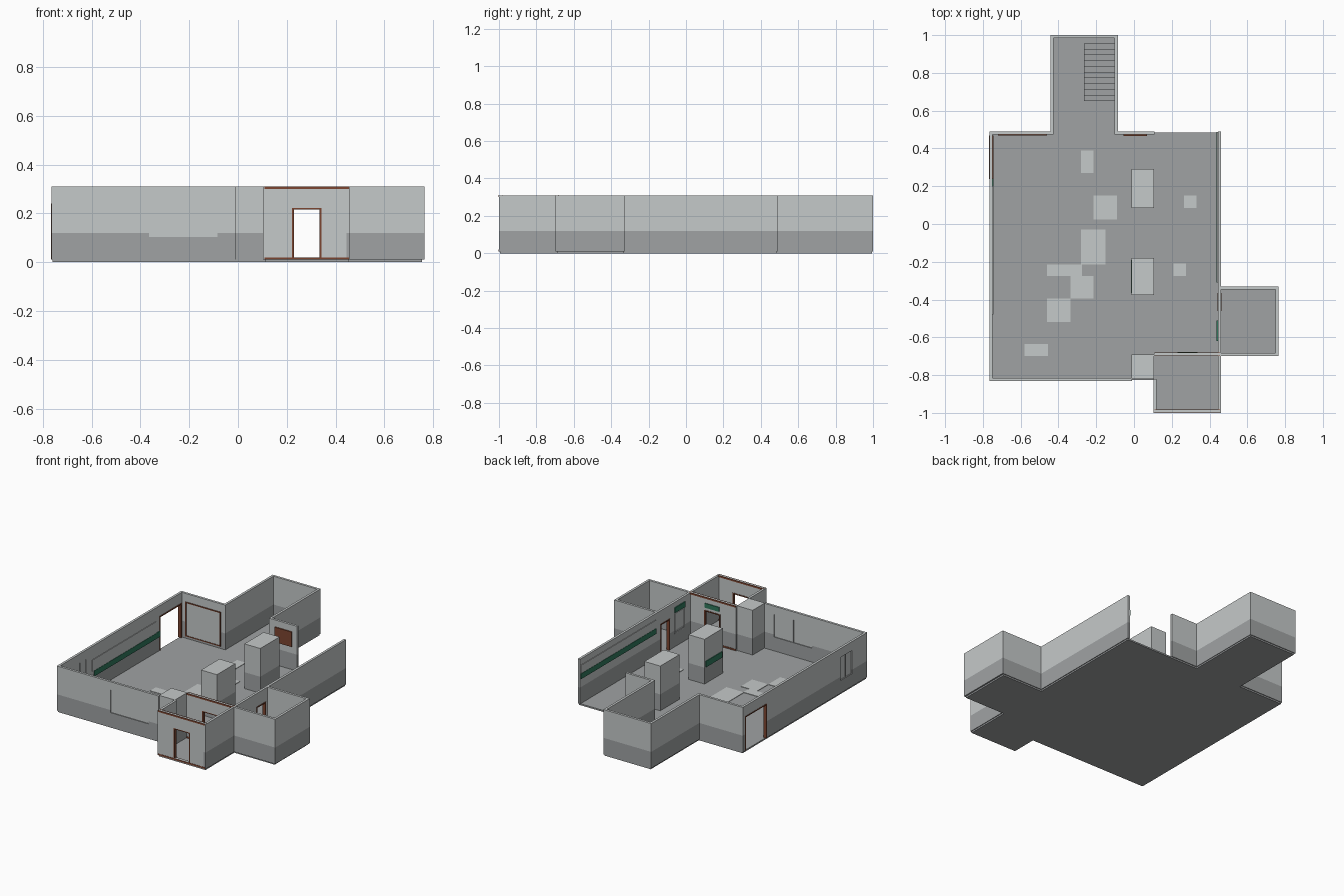
import bpy, bmesh

if "Cube" in bpy.data.objects:
    bpy.data.objects.remove(bpy.data.objects["Cube"])

def material(name, rgb):
    m = bpy.data.materials.new(name)
    m.diffuse_color = (*rgb, 1)
    m.use_nodes = True
    m.node_tree.nodes["Principled BSDF"].inputs["Base Color"].default_value = m.diffuse_color
    return m

LIGHT = material("light_grey", (0.56, 0.585, 0.585))
DARK = material("dark_grey", (0.35, 0.365, 0.37))
BROWN = material("brown", (0.20, 0.06, 0.03))
GREEN = material("green", (0.03, 0.19, 0.11))
BASE, BAND, TOP, T = 0.01, 0.12, 0.31, 0.016

def finish(name, bm, mats):
    bmesh.ops.remove_doubles(bm, verts=bm.verts, dist=1e-5)
    bmesh.ops.recalc_face_normals(bm, faces=bm.faces)
    me = bpy.data.meshes.new(name)
    bm.to_mesh(me)
    bm.free()
    for m in mats:
        me.materials.append(m)
    ob = bpy.data.objects.new(name, me)
    bpy.context.collection.objects.link(ob)
    return ob

def box(name, x0, x1, y0, y1, z0, z1, mat):
    bm = bmesh.new()
    bmesh.ops.create_cube(bm, size=1)
    for v in bm.verts:
        v.co = (x1 if v.co.x > 0 else x0, y1 if v.co.y > 0 else y0, z1 if v.co.z > 0 else z0)
    return finish(name, bm, [mat])

def wall(name, axis, a0, a1, c0, c1, holes=(), band=BAND):
    """Upright wall along an axis, with openings (a, b, z0, z1) and a dark lower band."""
    us = sorted({a0, a1, *[h[i] for h in holes for i in (0, 1)]})
    zs = sorted({BASE, TOP, band, *[h[i] for h in holes for i in (2, 3)]})
    def solid(i, k):
        if not (0 <= i < len(us) - 1 and 0 <= k < len(zs) - 1):
            return False
        u, z = (us[i] + us[i + 1]) / 2, (zs[k] + zs[k + 1]) / 2
        return not any(h[0] < u < h[1] and h[2] < z < h[3] for h in holes)
    bm = bmesh.new()
    def face(pts, mi):
        vs = [bm.verts.new((u, c, z) if axis == 'x' else (c, u, z)) for u, c, z in pts]
        bm.faces.new(vs).material_index = mi
    for i in range(len(us) - 1):
        for k in range(len(zs) - 1):
            if not solid(i, k):
                continue
            u, w, z, t = us[i], us[i + 1], zs[k], zs[k + 1]
            mi = 1 if t <= band + 1e-6 else 0
            for c in (c0, c1):
                face([(u, c, z), (w, c, z), (w, c, t), (u, c, t)], mi)
            for e, di in ((u, -1), (w, 1)):
                if not solid(i + di, k):
                    face([(e, c0, z), (e, c1, z), (e, c1, t), (e, c0, t)], mi)
            for e, dk in ((z, -1), (t, 1)):
                if not solid(i, k + dk):
                    face([(u, c0, e), (w, c0, e), (w, c1, e), (u, c1, e)], mi)
    return finish(name, bm, [LIGHT, DARK])

def bar(name, axis, a0, a1, c0, c1, z0, z1, mat):
    if axis == 'x':
        return box(name, a0, a1, c0, c1, z0, z1, mat)
    return box(name, c0, c1, a0, a1, z0, z1, mat)

def frame(name, axis, a0, a1, c0, c1, z0, z1, mat, w=0.007, sill=False):
    bar(name + "_jamb_a", axis, a0, a0 + w, c0, c1, z0, z1, mat)
    bar(name + "_jamb_b", axis, a1 - w, a1, c0, c1, z0, z1, mat)
    bar(name + "_head", axis, a0 + w, a1 - w, c0, c1, z1 - w, z1, mat)
    if sill:
        bar(name + "_sill", axis, a0 + w, a1 - w, c0, c1, z0, z0 + w, mat)

# Floor slab
outline = [(-.76, -.825), (-.01, -.825), (.11, -.825), (.11, -.995), (.455, -.995), (.455, -.69),
           (.755, -.69), (.755, -.335), (.455, -.335), (.455, .485), (-.09, .485), (-.09, .995),
           (-.435, .995), (-.435, .485), (-.76, .485)]
bm = bmesh.new()
slab = bm.faces.new([bm.verts.new((x, y, 0)) for x, y in outline])
ext = bmesh.ops.extrude_face_region(bm, geom=[slab])
for v in ext["geom"]:
    if isinstance(v, bmesh.types.BMVert):
        v.co.z = BASE
finish("floor", bm, [DARK])

# Openings
WEST_DOOR = (.237, .468, BASE, .24)
WEST_WIN = (-.67, -.545, .095, .25)
SOUTH_WIN = (-.365, -.083, .103, .255)
FRONT_DOOR = (.222, .342, .02, .222)
SIDE_DOOR = (-.46, -.365, BASE, .22)

# Main room walls
wall("west_wall", 'y', -.83, .49, -.765, -.765 + T, [WEST_DOOR, WEST_WIN])
wall("south_wall", 'x', -.765 + T, -.01, -.83, -.83 + T, [SOUTH_WIN])
wall("north_wall_left", 'x', -.765 + T, -.44, .49 - T, .49)
wall("north_wall_right", 'x', -.09, .108, .49 - T, .49)
wall("east_wall", 'y', -1, .49, .46 - T, .46, [SIDE_DOOR])

# Back annex walls
wall("back_annex_west", 'y', .49 - T, 1, -.442, -.442 + T)
wall("back_annex_east", 'y', .49 - T, 1, -.086 - T, -.086)
wall("back_annex_north", 'x', -.442 + T, -.086 - T, 1 - T, 1)

# Side annex walls
wall("side_annex_south", 'x', .46, .765, -.698, -.698 + T)
wall("side_annex_north", 'x', .46, .765, -.33 - T, -.33)
wall("side_annex_east", 'y', -.698 + T, -.33 - T, .765 - T, .765)

# Entrance lobby
wall("lobby_front", 'x', .103, .46 - T, -1, -1 + T, [FRONT_DOOR], band=BASE)
wall("lobby_west", 'y', -1 + T, -.82, .103, .103 + T)
wall("lobby_inner", 'x', .105, .46 - T, -.698, -.698 + T, [FRONT_DOOR])
for name, c in (("lobby_front", -1), ("lobby_inner", -.698)):
    lo, hi = c - .0, c + T
    frame(name + "_door_frame", 'x', .222, .342, lo + .001, hi + .003, .02, .222, BROWN)
    for side, y0, y1 in (("outer", lo - .002, lo + .001), ("inner", hi - .001, hi + .003)):
        y0 = max(y0, -1.0015)
        box(f"{name}_top_trim_{side}", .108, .455, y0, y1, .3, .311, BROWN)
        box(f"{name}_foot_trim_{side}", .108, .455, y0, y1, .01, .02, BROWN)

# Pillars with a dark foot
for name, y0, y1 in (("entry_pillar", -.82, -.69), ("pillar_front", -.375, -.18), ("pillar_back", .085, .29)):
    wall(name, 'y', y0, y1, -.012, .106)

# Door frames
frame("west_door_frame", 'y', .237, .468, -.767, -.745, BASE, .24, BROWN)
frame("side_door_frame", 'y', -.46, -.365, .441, .463, BASE, .22, BROWN)

# Windows with thin panes, frames and mullions
box("south_window_pane", -.365, -.083, -.825, -.819, .103, .255, LIGHT)
box("south_window_mullion", -.227, -.221, -.819, -.815, .103, .255, DARK)
box("west_window_pane", -.757, -.752, -.67, -.545, .095, .25, LIGHT)
box("west_window_mullion", -.762, -.748, -.61, -.605, .095, .25, DARK)

# Wall boards with green rails
box("west_rail", -.749, -.743, -.46, .237, .105, .142, GREEN)
box("west_board", -.749, -.745, -.48, .2, .142, .22, LIGHT)
box("east_rail", .438, .444, -.31, .487, .177, .213, GREEN)
box("east_board", .440, .444, -.31, .487, .213, .268, LIGHT)

# Framed panel and notice board on the north wall
box("north_panel", -.715, -.465, .471, .474, .03, .25, LIGHT)
frame("north_panel_frame", 'x', -.72, -.46, .468, .474, .025, .255, BROWN, w=.006, sill=True)
box("notice_board", -.055, .07, .466, .474, .165, .265, BROWN)

# Green signs
box("inner_door_sign", .23, .335, -.682, -.677, .24, .27, GREEN)
box("side_sign", .438, .444, -.62, -.51, .24, .275, GREEN)
box("pillar_sign", -.017, -.012, -.365, -.19, .12, .16, GREEN)
frame("side_panel_frame", 'y', -.62, -.51, .44, .444, .1, .235, LIGHT, w=.005, sill=True)

# Stairs in the back annex
for i in range(10):
    y = .65 + i * .0305
    box(f"stair_{i + 1}", -.265, -.102, y, y + .0305, BASE, BASE + .011 * (i + 1), DARK)

# Light floor tiles
tiles = [(-.28, -.215, .27, .39), (-.215, -.09, .025, .15), (-.28, -.15, -.215, -.03),
         (-.46, -.275, -.275, -.215), (-.335, -.215, -.395, -.275), (-.46, -.335, -.52, -.395),
         (-.58, -.455, -.70, -.635), (.265, .33, .085, .15), (.21, .275, -.275, -.21)]
for i, r in enumerate(tiles):
    box(f"floor_tile_{i + 1}", *r, BASE, BASE + .003, LIGHT)
